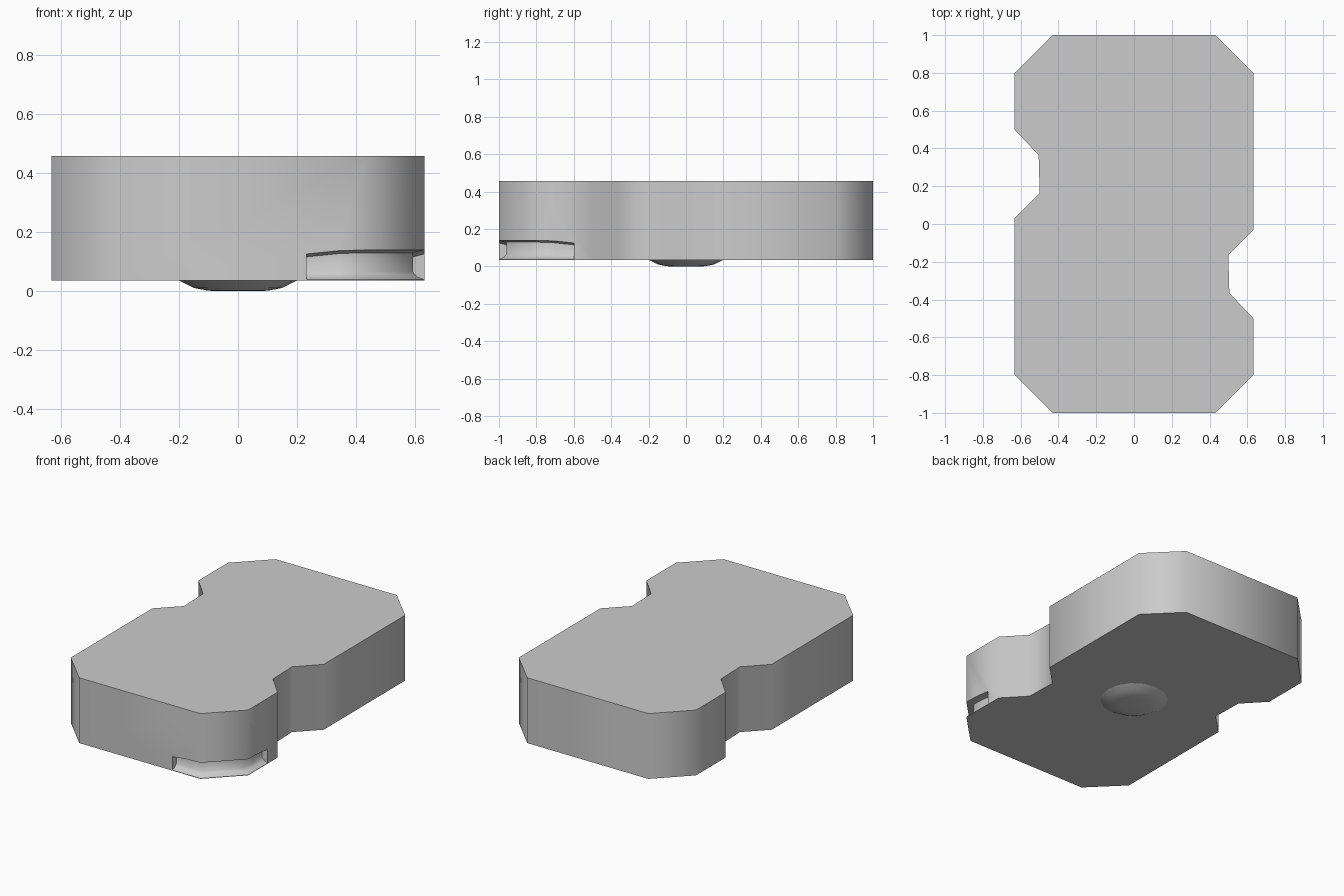
import bpy, bmesh
from math import pi, cos, sin, radians

if "Cube" in bpy.data.objects:
    bpy.data.objects.remove(bpy.data.objects["Cube"])

Z_BOTTOM, Z_TOP = 0.035, 0.456


def make_loft(name, rings, cap_start=True, cap_end=True):
    """Skin a series of closed rings that share the same point count."""
    bm = bmesh.new()
    loops = [[bm.verts.new(p) for p in ring] for ring in rings]
    for a, b in zip(loops, loops[1:]):
        n = len(a)
        for i in range(n):
            j = (i + 1) % n
            bm.faces.new((a[i], a[j], b[j], b[i]))
    if cap_start:
        bm.faces.new(loops[0][::-1])
    if cap_end:
        bm.faces.new(loops[-1])
    bmesh.ops.recalc_face_normals(bm, faces=bm.faces)
    mesh = bpy.data.meshes.new(name)
    bm.to_mesh(mesh)
    bm.free()
    obj = bpy.data.objects.new(name, mesh)
    bpy.context.collection.objects.link(obj)
    return obj


def smooth(obj, angle):
    bpy.ops.object.select_all(action='DESELECT')
    obj.select_set(True)
    bpy.context.view_layer.objects.active = obj
    bpy.ops.object.shade_smooth_by_angle(angle=radians(angle))


# Body: half the outline, repeated by a half turn
half = [(-0.432, 1), (0.432, 1), (0.632, 0.8), (0.632, -0.03),
        (0.499, -0.163), (0.505, -0.365), (0.632, -0.5), (0.632, -0.8)]
outline = half + [(-x, -y) for x, y in half]
body = make_loft("body", [[(x, y, z) for x, y in outline] for z in (Z_BOTTOM, Z_TOP)])

# Finger recess low on the front right corner: (x, y, outward x, outward y, ceiling)
stations = [(0.232, -1, 0, -1, 0.125), (0.34, -1, 0, -1, 0.136),
            (0.432, -1, 0.414, -1, 0.139), (0.632, -0.8, 1, -0.414, 0.139),
            (0.632, -0.7, 1, 0, 0.136), (0.632, -0.6, 1, 0, 0.125)]
rings = []
for x, y, nx, ny, top in stations:
    profile = [(0.03, 0.037), (0, 0.038), (-0.025, 0.048), (-0.04, 0.065),
               (-0.04, top - 0.01), (0, top), (0.03, top)]
    rings.append([(x + nx * d, y + ny * d, z) for d, z in profile])
cutter = make_loft("recess_cutter", rings)
cutter.hide_render = True

cut = body.modifiers.new("recess", 'BOOLEAN')
cut.operation = 'DIFFERENCE'
cut.solver = 'EXACT'
cut.object = cutter
bpy.context.view_layer.objects.active = body
bpy.ops.object.modifier_apply(modifier=cut.name)
bpy.data.objects.remove(cutter)
smooth(body, 50)

# Low domed pivot under the middle of the body
dome = [(0.2, Z_BOTTOM), (0.15, 0.01), (0.108, 0.002), (0.09, 0)]
pivot = make_loft("pivot_bump", [[(r * cos(i * pi / 8), r * sin(i * pi / 8), z)
                                  for i in range(16)] for r, z in dome],
                  cap_start=True)
smooth(pivot, 40)
